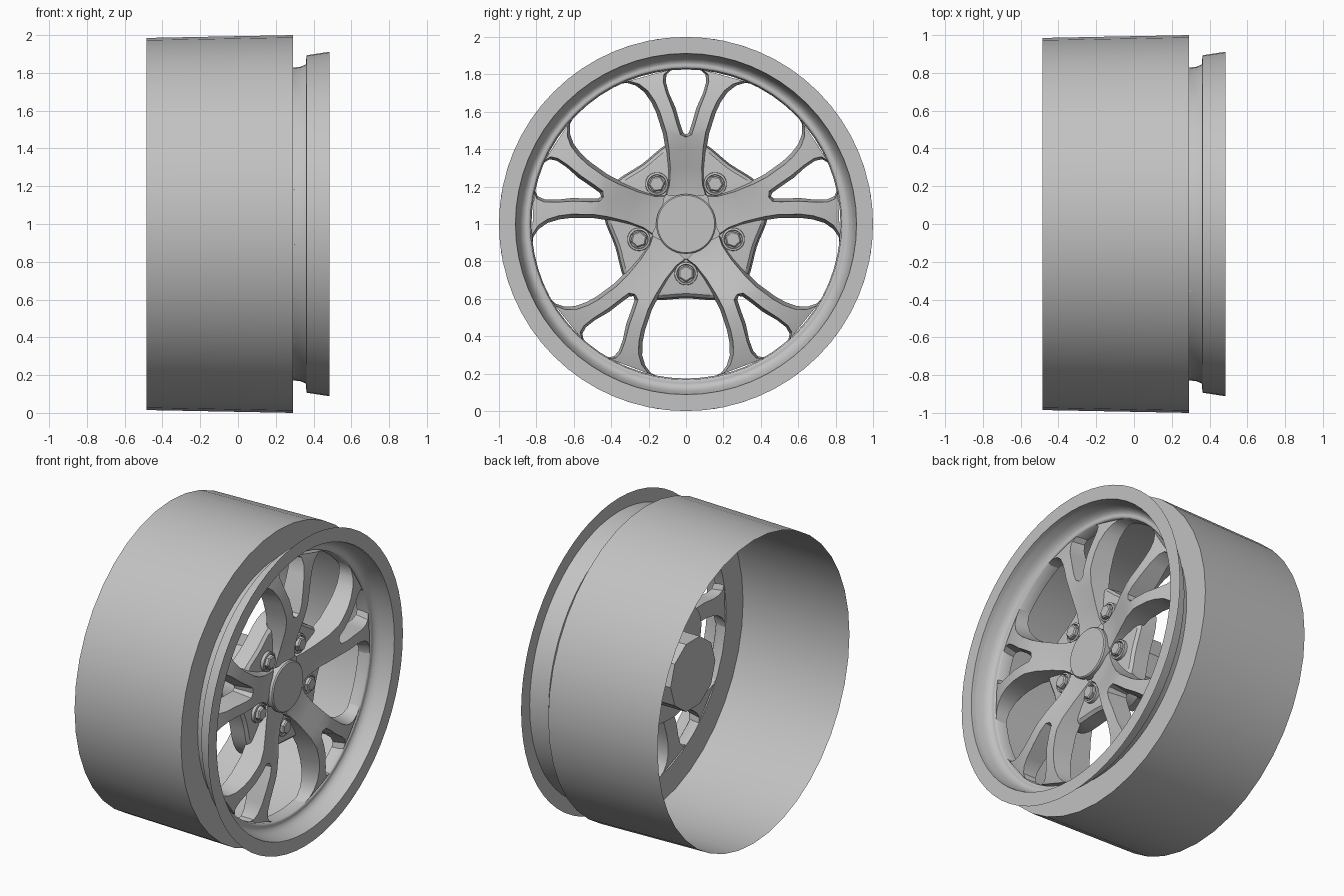
import bpy
import bmesh
import math

if "Cube" in bpy.data.objects:
    bpy.data.objects.remove(bpy.data.objects["Cube"])

gray = bpy.data.materials.new("plain gray")
gray.use_nodes = True
COLOR = (0.54, 0.54, 0.54, 1)
gray.diffuse_color = COLOR
gray.node_tree.nodes["Principled BSDF"].inputs["Base Color"].default_value = COLOR

STEP = math.tau / 5
SPOKE_ANGLES = [math.pi / 2 + STEP * k for k in range(5)]


def place(x, u, v, angle):
    """Axial x, tangential u and radial v, turned about the axle."""
    c, s = math.cos(angle), math.sin(angle)
    return (x, v * c - u * s, 1 + v * s + u * c)


def finish(name, bm, sharp=35):
    bmesh.ops.remove_doubles(bm, verts=bm.verts, dist=0.0005)
    bmesh.ops.recalc_face_normals(bm, faces=bm.faces)
    mesh = bpy.data.meshes.new(name)
    bm.to_mesh(mesh)
    bm.free()
    mesh.materials.append(gray)
    obj = bpy.data.objects.new(name, mesh)
    bpy.context.collection.objects.link(obj)
    bpy.ops.object.select_all(action="DESELECT")
    obj.select_set(True)
    bpy.context.view_layer.objects.active = obj
    bpy.ops.object.shade_smooth_by_angle(angle=math.radians(sharp))
    return obj


def turned(name, profile, sides, offset=0.0, angle=0.0, wave=0.0, sharp=35):
    """Turn an (x, radius) profile about the axle or an offset axis."""
    bm = bmesh.new()
    rings = []
    for x, r in profile:
        ring = []
        for i in range(sides):
            a = math.tau * i / sides
            q = r * (1 + wave * math.cos(5 * (a - math.pi / 2)))
            ring.append(bm.verts.new(
                place(x, q * math.sin(a), offset + q * math.cos(a), angle)
                if offset else place(x, 0, q, a)))
        rings.append(ring)
    for p, q in zip(rings, rings[1:]):
        for i in range(sides):
            j = (i + 1) % sides
            bm.faces.new((p[i], p[j], q[j], q[i]))
    return finish(name, bm, sharp)


# Rim: open barrel, front flange with neck, rounded inner lip
turned("barrel", [(-0.485, 0.985), (0.29, 1.0), (0.29, 0.828)], 40)
turned("rim_flange", [(0.485, 1.0), (0.485, 0.912), (0.362, 0.893),
                      (0.36, 0.845), (0.33, 0.832), (0.29, 0.828)], 64)
turned("inner_lip", [(0.46, 0.907), (0.41, 0.895), (0.385, 0.882), (0.37, 0.866),
                     (0.367, 0.852), (0.37, 0.842), (0.362, 0.832), (0.29, 0.826)],
       64, sharp=60)

# Hub: rear drum, scalloped lug plate and centre cap
turned("hub_drum", [(-0.05, 0), (-0.05, 0.23), (0.25, 0.23)], 10)
turned("lug_plate", [(0.2, 0), (0.2, 0.428), (0.295, 0.418), (0.312, 0.40), (0.315, 0.38),
                     (0.315, 0)], 60, wave=0.07)
turned("center_cap", [(0.25, 0.16), (0.355, 0.16), (0.362, 0.153), (0.362, 0)], 40)

# Lug nuts in raised seats, between the spokes
for k, spoke in enumerate(SPOKE_ANGLES):
    a = spoke + STEP / 2
    seat = [(0.30, 0.063), (0.335, 0.061), (0.338, 0.05), (0.325, 0.047), (0.325, 0)]
    turned(f"lug_seat_{k + 1}", seat, 24, offset=0.265, angle=a)
    nut = [(0.31, 0.045), (0.35, 0.045), (0.357, 0.037), (0.357, 0)]
    turned(f"lug_nut_{k + 1}", nut, 6, offset=0.265, angle=a)

# Half-spoke outline: inner edge (u, v) then outer edge (u, v), hub to rim
ROWS = [
    (0, 0.14, 0.105, 0.155),
    (0, 0.20, 0.088, 0.21),
    (0, 0.30, 0.084, 0.30),
    (0, 0.40, 0.092, 0.41),
    (0, 0.465, 0.105, 0.49),
    (0.03, 0.478, 0.118, 0.53),
    (0.047, 0.53, 0.14, 0.60),
    (0.07, 0.61, 0.168, 0.66),
    (0.105, 0.70, 0.205, 0.713),
    (0.122, 0.76, 0.25, 0.748),
    (0.118, 0.80, 0.30, 0.763),
    (0.09, 0.825, 0.343, 0.755),
]
SLOT_ROW = 4
COLS = 4


def front_x(r):
    """Dished face: low at the hub, highest at the fork, falling to the lip."""
    t = min(1, max(0, (r - 0.15) / 0.38))
    rise = t * t * (3 - 2 * t)
    drop = max(0, (r - 0.5) / 0.33)
    return 0.335 + 0.09 * rise - 0.057 * drop * drop


def back_x(r):
    return 0.292 - 0.05 * max(0, 1 - r / 0.5)


def limit(u, v, top=0.829):
    r = math.hypot(u, v)
    return (u * top / r, v * top / r) if r > top else (u, v)


def half_spoke(bm, side, angle):
    front, back = [], []
    last = len(ROWS) - 1
    for n, (au, av, bu, bv) in enumerate(ROWS):
        lift = 0.012 if SLOT_ROW <= n < 8 else 0
        wide = (max(0, au - 0.014), av + lift, bu + 0.018, bv - 0.008)
        for grid, (p, q, s, t), level in ((front, ROWS[n], front_x), (back, wide, back_x)):
            line = []
            for c in range(COLS + 1):
                f = c / COLS
                u, v = limit(p + (s - p) * f, q + (t - q) * f)
                line.append(bm.verts.new(place(level(math.hypot(u, v)), side * u, v, angle)))
            grid.append(line)
    for n in range(last):
        for g in (front, back):
            for c in range(COLS):
                bm.faces.new((g[n][c], g[n][c + 1], g[n + 1][c + 1], g[n + 1][c]))
        for c in ([0, COLS] if n >= SLOT_ROW else [COLS]):
            bm.faces.new((front[n][c], front[n + 1][c], back[n + 1][c], back[n][c]))
    for c in range(COLS):
        bm.faces.new((front[last][c], front[last][c + 1], back[last][c + 1], back[last][c]))


# Five forked spokes
for k, angle in enumerate(SPOKE_ANGLES):
    bm = bmesh.new()
    for side in (-1, 1):
        half_spoke(bm, side, angle)
    spoke = finish(f"forked_spoke_{k + 1}", bm)
    bevel = spoke.modifiers.new("soft edge", "BEVEL")
    bevel.width = 0.008
    bevel.segments = 2
    bevel.limit_method = "ANGLE"
    bevel.angle_limit = math.radians(50)
